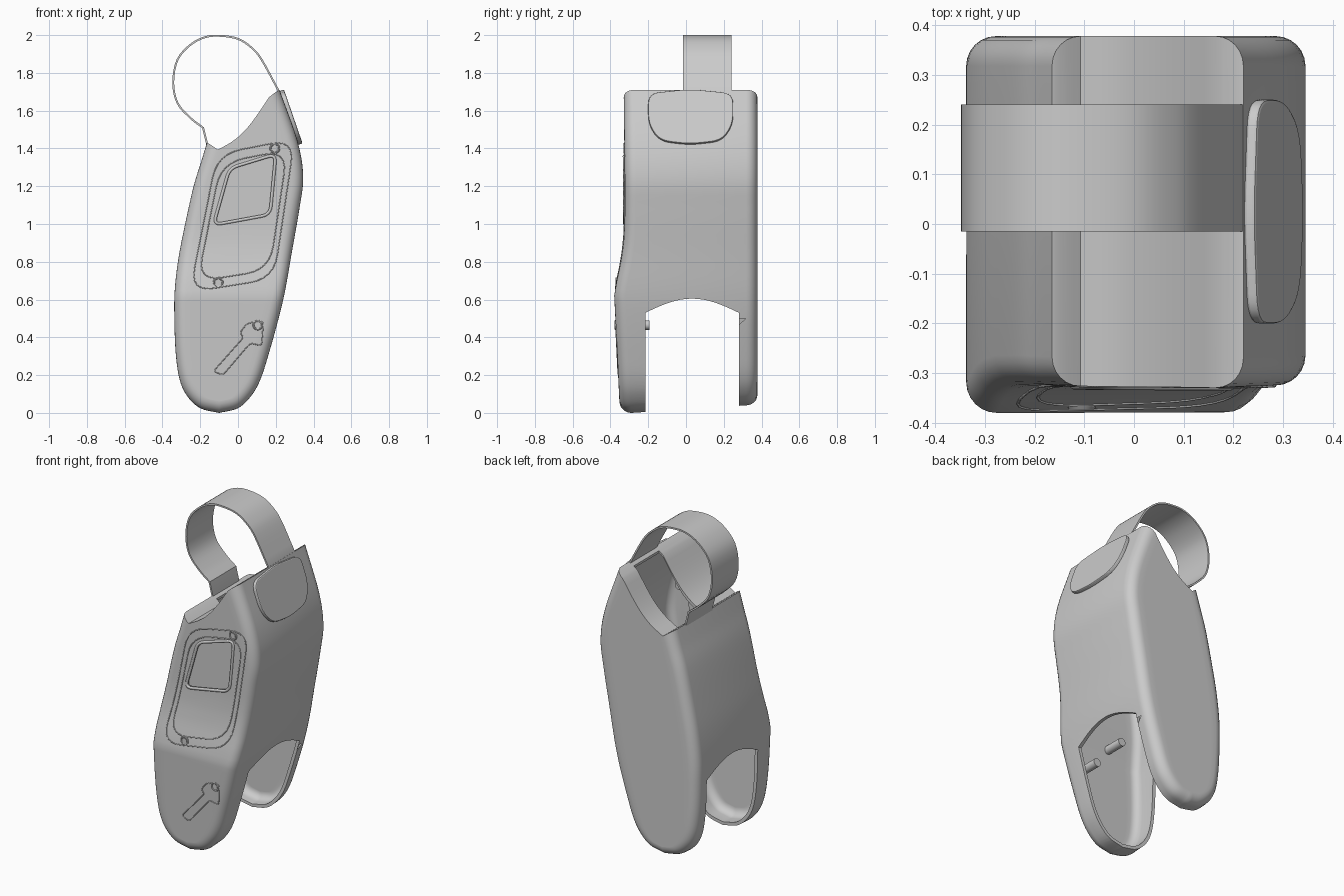
import bpy, bmesh, math
from mathutils import Vector

if "Cube" in bpy.data.objects:
    bpy.data.objects.remove(bpy.data.objects["Cube"])

LEFT = [(-.1, 0), (-.2, .025), (-.27, .09), (-.31, .18), (-.33, .32), (-.337, .5),
        (-.335, .65), (-.315, .82), (-.28, 1), (-.235, 1.2), (-.195, 1.33), (-.165, 1.43)]
RIGHT = [(-.1, 0), (0, .025), (.07, .09), (.12, .18), (.165, .32), (.215, .5),
         (.25, .65), (.285, .85), (.325, 1.08), (.345, 1.25), (.315, 1.44), (.22, 1.71)]
FRONT = [(0, -.35), (.3, -.364), (.62, -.38), (.7, -.367), (.8, -.345), (.9, -.331),
         (1, -.325), (1.2, -.324), (1.7, -.33)]
BACK_Y = .378


def spline(pts, steps):
    """Catmull-Rom curve through 2D points."""
    p = [Vector(q) for q in pts]
    p = [2 * p[0] - p[1]] + p + [2 * p[-1] - p[-2]]
    out = []
    for a, b, c, d in zip(p, p[1:], p[2:], p[3:]):
        for k in range(steps):
            t = k / steps
            out.append(.5 * (2 * b + (c - a) * t + (2 * a - 5 * b + 4 * c - d) * t * t
                             + (3 * b - a - 3 * c + d) * t ** 3))
    return out + [p[-2]]


def front_y(z):
    for (z0, y0), (z1, y1) in zip(FRONT, FRONT[1:]):
        if z <= z1:
            return y0 + (y1 - y0) * max(0, z - z0) / (z1 - z0)
    return FRONT[-1][1]


def rounded(corners, radius, steps=6):
    """Closed polygon with rounded corners."""
    p = [Vector(c) for c in corners]
    out = []
    for i, c in enumerate(p):
        e, f = p[i - 1] - c, p[(i + 1) % len(p)] - c
        a = c + e.normalized() * min(radius, e.length * .45)
        b = c + f.normalized() * min(radius, f.length * .45)
        for k in range(steps + 1):
            t = k / steps
            out.append(a * (1 - t) ** 2 + c * 2 * t * (1 - t) + b * t * t)
    return out


def finish(name, bm, angle=35):
    bmesh.ops.recalc_face_normals(bm, faces=bm.faces)
    me = bpy.data.meshes.new(name)
    bm.to_mesh(me)
    bm.free()
    ob = bpy.data.objects.new(name, me)
    bpy.context.collection.objects.link(ob)
    smooth(ob, angle)
    return ob


def activate(ob):
    bpy.ops.object.select_all(action='DESELECT')
    ob.select_set(True)
    bpy.context.view_layer.objects.active = ob


def smooth(ob, angle=35):
    activate(ob)
    bpy.ops.object.shade_smooth_by_angle(angle=math.radians(angle))


def prism(name, pts, lo, hi, place):
    """Extrude a 2D polygon from lo to hi; place maps (u, v, depth) to 3D."""
    bm = bmesh.new()
    a, b = [[bm.verts.new(place(p[0], p[1], d)) for p in pts] for d in (lo, hi)]
    bm.faces.new(a)
    bm.faces.new(b)
    for i in range(len(a)):
        bm.faces.new((a[i - 1], a[i], b[i], b[i - 1]))
    return finish(name, bm)


def along_y(u, v, d):
    return (u, d, v)


def along_x(u, v, d):
    return (d, u, v)


def shell_solid(name, t):
    """Rounded body, shrunk by t, lofted as stacked rings with a curved top."""
    sides = [spline(LEFT, 5), spline(RIGHT, 5)]
    rows, r, arc, cols = len(sides[0]), .06 - t * .7, 6, 12
    bm = bmesh.new()
    rings = []
    for i in range(rows):
        s = i / (rows - 1)
        w = max(0, (s - .75) / .25) ** 2
        norms = []
        for sign, ch in zip((1, -1), sides):
            d = (ch[min(i + 1, rows - 1)] - ch[max(i - 1, 0)]).normalized()
            norms.append(Vector((d.y, -d.x)) * sign if i else Vector((0, 1)))
        edge = [ch[i] + n * t for ch, n in zip(sides, norms)]
        arcs = []
        for e, n in zip(edge, norms):
            angles = [math.pi / 2 * k / arc for k in range(arc + 1)]
            arcs.append([(e + n * r * (1 - math.cos(a)), r * (1 - math.sin(a))) for a in angles])
        a, b = arcs[0][-1][0], arcs[1][-1][0]
        row = arcs[0] + [(a.lerp(b, k / cols), 0) for k in range(1, cols)] + arcs[1][::-1]
        front, back = [], []
        for p, depth in row:
            u = (p.x - edge[0].x) / max(edge[1].x - edge[0].x, 1e-6)
            dip = .065 * math.sin(math.pi * min(1, max(0, u))) ** 1.5
            z = p.y - w * (dip + t)
            lift = .04 * max(0, 1 - z / .5)
            front.append(bm.verts.new((p.x, front_y(z) + t + depth, z)))
            back.append(bm.verts.new((p.x, BACK_Y - t - depth, z + lift)))
        rings.append((front, back))
    loops = [f + b[::-1] for f, b in rings]
    for lo, hi in zip(loops, loops[1:]):
        for k in range(len(lo)):
            bm.faces.new((lo[k - 1], lo[k], hi[k], hi[k - 1]))
    f, b = rings[-1]
    for k in range(len(f) - 1):
        bm.faces.new((f[k], f[k + 1], b[k + 1], b[k]))
    bmesh.ops.remove_doubles(bm, verts=bm.verts, dist=1e-5)
    return finish(name, bm)


def cut(ob, cutter):
    cutter.hide_render = True
    m = ob.modifiers.new("cut", 'BOOLEAN')
    m.operation, m.solver, m.object = 'DIFFERENCE', 'EXACT', cutter
    activate(ob)
    bpy.ops.object.modifier_apply(modifier=m.name)
    bpy.data.objects.remove(cutter)


def surface_line(name, pts, radius):
    """Thin closed bead that follows the front surface."""
    cu = bpy.data.curves.new(name, 'CURVE')
    cu.dimensions, cu.bevel_depth, cu.bevel_resolution = '3D', radius, 1
    path = [a.lerp(b, k / 5) for a, b in zip(pts, pts[1:] + pts[:1]) for k in range(5)
            if k == 0 or (b - a).length > .03]
    sp = cu.splines.new('POLY')
    sp.points.add(len(path) - 1)
    sp.use_cyclic_u = True
    for q, p in zip(sp.points, path):
        q.co = (p.x, front_y(p.y), p.y, 1)
    ob = bpy.data.objects.new(name, cu)
    bpy.context.collection.objects.link(ob)
    activate(ob)
    bpy.ops.object.convert(target='MESH')


def peg(name, x, z, y0, y1, radius):
    bpy.ops.mesh.primitive_cylinder_add(vertices=24, radius=radius, depth=y1 - y0,
        location=(x, (y0 + y1) / 2, z), rotation=(math.pi / 2, 0, 0))
    bpy.context.object.name = name
    smooth(bpy.context.object)


# Hollow housing with an arched lower notch, strap slot and window
window = [(-.045, 1.295), (.2, 1.37), (.17, 1.05), (-.13, .995)]
arch = [(-.215 + .495 * k / 16, .53 + .075 * math.sin(math.pi * k / 16)) for k in range(17)]
housing = shell_solid("housing", 0)
cut(housing, shell_solid("cavity", .02))
cut(housing, prism("notch", [(.28, -.3), (-.215, -.3)] + arch, -1, 1, along_x))
cut(housing, prism("slot", [(-.14, 1.38), (.19, 1.38), (.19, 1.9), (-.14, 1.9)],
                   -.01, .235, along_y))
cut(housing, prism("opening", rounded(window, .045), -.5, -.27, along_y))
smooth(housing)

# Window pane, bezel and panel seams
prism("window_pane", rounded(window, .045), -.305, -.295, along_y)
surface_line("window_bezel", rounded(window, .045), .009)
panel = [(-.11, 1.37), (.3, 1.45), (.19, .71), (-.255, .64)]
center = sum((Vector(p) for p in panel), Vector((0, 0))) / 4
for name, scale in (("panel_seam_outer", 1), ("panel_seam_inner", .86)):
    surface_line(name, rounded([center.lerp(Vector(p), scale) for p in panel], .13), .003)

# Arrow outline on the lower front
arrow = [(-.13, .22), (-.08, .2), (.065, .37), (.125, .355), (.135, .485), (.05, .475),
         (.01, .425), (.03, .4)]
surface_line("arrow_outline", rounded(arrow, .02), .003)

# Screws with inner bosses
for x, z, boss in ((.195, 1.4, .12), (-.105, .69, .14), (.105, .465, .18)):
    y = front_y(z)
    peg("screw_head", x, z, y - .003, y + .01, .016)
    peg("screw_boss", x, z, y + .01, y + boss, .025)
    bpy.ops.mesh.primitive_torus_add(location=(x, y, z), rotation=(math.pi / 2, 0, 0),
        major_radius=.023, minor_radius=.005, major_segments=24, minor_segments=8)
    bpy.context.object.name = "screw_rim"
    smooth(bpy.context.object)

# Strap: short straight tab, then a looping band
loop = spline([(-.185, 1.51), (-.25, 1.56), (-.32, 1.64), (-.343, 1.75), (-.32, 1.87),
               (-.25, 1.95), (-.17, 1.99), (-.09, 1.996), (0, 1.98), (.07, 1.935),
               (.125, 1.87), (.215, 1.705)], 4)
path = [Vector((-.155, 1.36)), Vector((-.165, 1.43))] + loop + [Vector((.225, 1.66))]
normals = []
for i in range(len(path)):
    d = (path[min(i + 1, len(path) - 1)] - path[max(i - 1, 0)]).normalized()
    normals.append(Vector((-d.y, d.x)) * .005)
band = [p + n for p, n in zip(path, normals)] + [p - n for p, n in zip(path, normals)][::-1]
prism("strap", band, -.015, .24, along_y)

# Side plate lying against the sloped upper wall
plate = [(-.2, .02), (.02, -.004), (.25, .02), (.25, .19), (.19, .285), (.02, .305),
         (-.14, .285), (-.2, .19)]
ob = prism("side_plate", rounded(plate, .06), -.012, .012,
           lambda u, v, d: (.232 + .326 * v + .945 * d, u, 1.708 - .945 * v + .326 * d))
bev = ob.modifiers.new("soft_edge", 'BEVEL')
bev.width, bev.segments = .006, 2
activate(ob)
bpy.ops.object.modifier_apply(modifier=bev.name)
smooth(ob)
